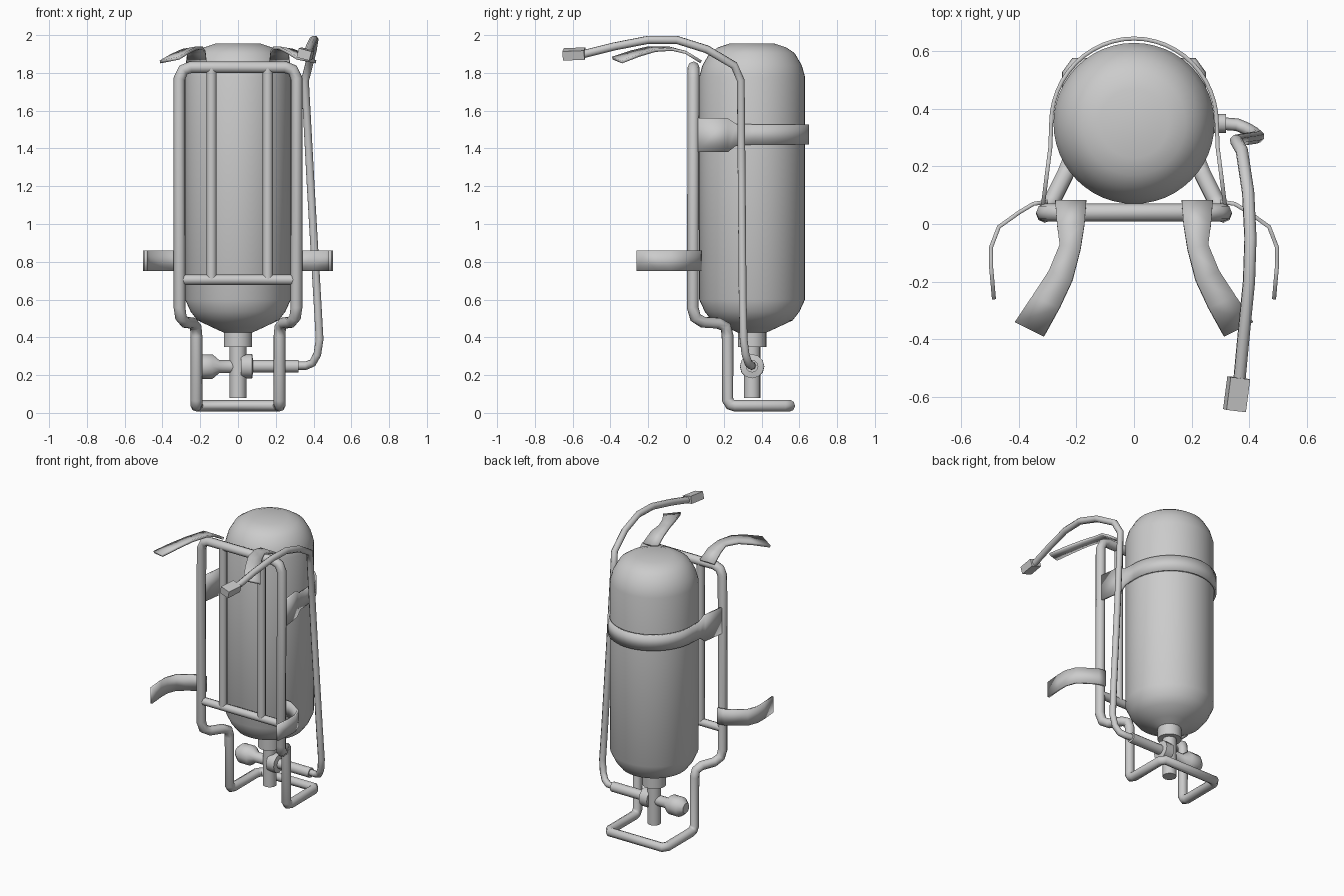
import bpy, bmesh, math
from mathutils import Vector

cube = bpy.data.objects.get("Cube")
if cube:
    bpy.data.objects.remove(cube, do_unlink=True)

# Single plain grey material
GREY = (0.6, 0.6, 0.6, 1.0)
mat = bpy.data.materials.new("plain_grey")
mat.diffuse_color = GREY
mat.use_nodes = True
mat.node_tree.nodes["Principled BSDF"].inputs["Base Color"].default_value = GREY


def finish(obj, angle=40):
    if not obj.data.materials:
        obj.data.materials.append(mat)
    bpy.ops.object.select_all(action='DESELECT')
    obj.select_set(True)
    bpy.context.view_layer.objects.active = obj
    if obj.type == 'CURVE':
        bpy.ops.object.convert(target='MESH')
    bpy.ops.object.shade_smooth_by_angle(angle=math.radians(angle))
    return bpy.context.object


def mesh_object(name, bm):
    bmesh.ops.recalc_face_normals(bm, faces=bm.faces)
    me = bpy.data.meshes.new(name)
    bm.to_mesh(me)
    bm.free()
    obj = bpy.data.objects.new(name, me)
    bpy.context.collection.objects.link(obj)
    return obj


def tube(name, pts, r, closed=False):
    cu = bpy.data.curves.new(name, 'CURVE')
    cu.dimensions = '3D'
    cu.bevel_depth = r
    cu.bevel_resolution = 2
    cu.use_fill_caps = True
    sp = cu.splines.new('POLY')
    sp.points.add(len(pts) - 1)
    for p, co in zip(sp.points, pts):
        p.co = (*co, 1)
    sp.use_cyclic_u = closed
    obj = bpy.data.objects.new(name, cu)
    bpy.context.collection.objects.link(obj)
    return finish(obj, 50)


def lathe(name, profile, centre, axis='Z', n=32, angle=40):
    """Revolve (radius, height) pairs and cap both ends."""
    bm = bmesh.new()
    rings = []
    for r, h in profile:
        ring = []
        for i in range(n):
            a = 2 * math.pi * i / n
            u, v = r * math.cos(a), r * math.sin(a)
            co = (u, v, h) if axis == 'Z' else (h, u, v)
            ring.append(bm.verts.new(Vector(co) + Vector(centre)))
        rings.append(ring)
    for lo, hi in zip(rings, rings[1:]):
        for i in range(n):
            j = (i + 1) % n
            bm.faces.new((lo[i], lo[j], hi[j], hi[i]))
    bm.faces.new(rings[0])
    bm.faces.new(rings[-1])
    return finish(mesh_object(name, bm), angle)


def ribbon(name, edges, thickness):
    """Strip through pairs of edge points, thickened."""
    bm = bmesh.new()
    rows = [(bm.verts.new(a), bm.verts.new(b)) for a, b in edges]
    for (a, b), (c, d) in zip(rows, rows[1:]):
        bm.faces.new((a, b, d, c))
    obj = mesh_object(name, bm)
    mod = obj.modifiers.new("thickness", 'SOLIDIFY')
    mod.thickness = thickness
    mod.offset = 0
    return finish(obj)


TANK_Y = 0.35

# Tank with rounded shoulders and neck collar
lathe("tank", [(0.075, 0.35), (0.075, 0.425), (0.13, 0.45), (0.215, 0.49), (0.25, 0.535),
               (0.28, 0.60), (0.28, 1.78), (0.263, 1.84), (0.225, 1.905), (0.18, 1.935),
               (0.12, 1.955)], (0, TANK_Y, 0), n=48, angle=50)

# Valve: outlet stem, hand knob and hose fitting
lathe("valve_stem", [(0.044, 0.08), (0.044, 0.36)], (0, TANK_Y, 0), n=16)
lathe("valve_knob", [(0.035, -0.245), (0.065, -0.21), (0.065, -0.135), (0.035, -0.10),
                     (0.035, 0.0)], (0, TANK_Y, 0.245), 'X', 12)
lathe("hose_fitting", [(0.064, 0.015), (0.064, 0.075), (0.033, 0.08), (0.033, 0.32)],
      (0, TANK_Y, 0.247), 'X', 12)

# Breathing hose and mouthpiece
tube("hose", [(0.30, 0.35, 0.25), (0.36, 0.345, 0.25), (0.395, 0.33, 0.265), (0.42, 0.315, 0.31),
              (0.432, 0.305, 0.39), (0.42, 0.30, 0.6), (0.385, 0.295, 1.2), (0.355, 0.29, 1.76),
              (0.375, 0.255, 1.84), (0.397, 0.11, 1.925), (0.405, -0.05, 1.975),
              (0.40, -0.2, 1.975), (0.382, -0.38, 1.94), (0.365, -0.56, 1.895)], 0.022)
bpy.ops.mesh.primitive_cube_add(size=1, location=(0.357, -0.592, 1.90),
                                rotation=(0.04, 0.25, -0.12))
mouth = bpy.context.object
mouth.name = "mouthpiece"
mouth.scale = (0.07, 0.115, 0.05)
finish(mouth)

# Carrying frame: one closed bent tube, mirrored from its left half
half = [(0.25, 0.04, 1.83), (0.29, 0.04, 1.815), (0.31, 0.04, 1.77), (0.31, 0.035, 0.56),
        (0.302, 0.05, 0.505), (0.28, 0.09, 0.48), (0.24, 0.17, 0.475), (0.224, 0.21, 0.455),
        (0.22, 0.22, 0.41), (0.22, 0.22, 0.07), (0.22, 0.235, 0.045), (0.22, 0.26, 0.038),
        (0.22, 0.52, 0.038), (0.20, 0.55, 0.038)]
tube("frame", half + [(-x, y, z) for x, y, z in reversed(half)], 0.031, closed=True)
tube("frame_crossbar", [(-0.31, 0.038, 0.705), (0.31, 0.038, 0.705)], 0.027)
for side, x in (("right", -0.14), ("left", 0.158)):
    tube(side + "_frame_upright", [(x, 0.038, 0.705), (x, 0.038, 1.83)], 0.027)

# Band holding the tank, widening where it meets the frame
side_pts = [(0.318, 0.055, 1.38, 1.56), (0.297, 0.22, 1.38, 1.56), (0.291, 0.265, 1.415, 1.53)]
arc = []
for i in range(25):
    a = math.pi * i / 24
    arc.append((0.288 * math.cos(a), TANK_Y + 0.295 * math.sin(a), 1.42, 1.528))
band = side_pts + arc + [(-x, y, lo, hi) for x, y, lo, hi in reversed(side_pts)]
ribbon("tank_band", [((x, y, lo), (x, y, hi)) for x, y, lo, hi in band], 0.014)

# Hip supports and shoulder straps on each side
hip = [(0.30, 0.078), (0.35, 0.07), (0.40, 0.04), (0.47, -0.01), (0.497, -0.08),
       (0.497, -0.15), (0.487, -0.262)]
# centre x, y, z and half-width vector of each strap row
strap = [(0.22, 0.08, 1.858, 0.054, 0), (0.22, 0.0, 1.908, 0.048, 0),
         (0.222, -0.08, 1.928, 0.036, 0.008), (0.255, -0.18, 1.926, 0.040, 0.018),
         (0.305, -0.27, 1.902, 0.046, 0.022), (0.363, -0.365, 1.868, 0.05, 0.025)]
for side, s in (("right", -1), ("left", 1)):
    ribbon(side + "_hip_support", [((s * x, y, 0.75), (s * x, y, 0.86)) for x, y in hip], 0.014)
    ribbon(side + "_shoulder_strap",
           [((s * (x - w), y - d, z + d * 0.4), (s * (x + w), y + d, z - d * 0.4))
            for x, y, z, w, d in strap], 0.016)
